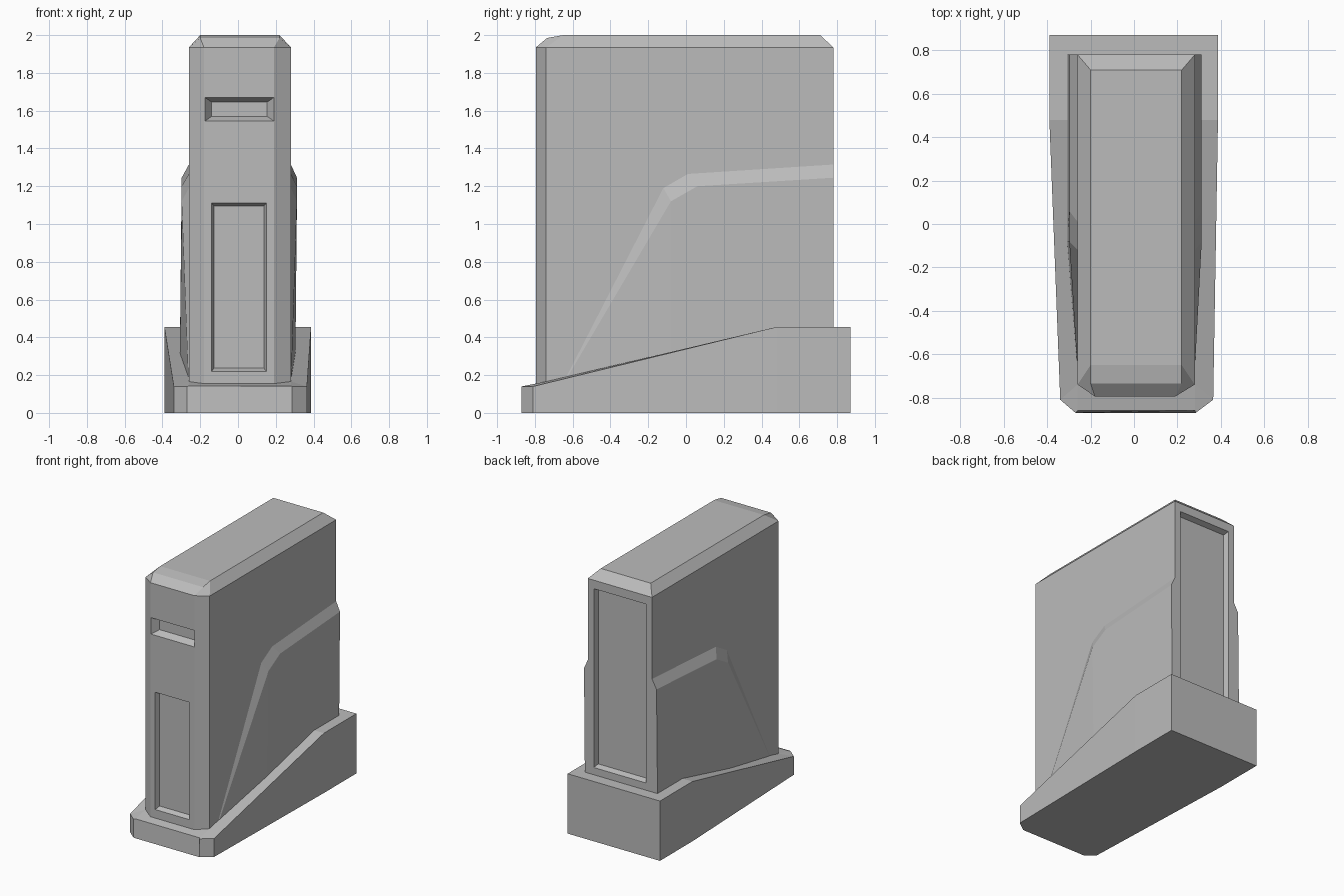
import bpy
import bmesh

old = bpy.data.objects.get("Cube")
if old:
    bpy.data.objects.remove(old, do_unlink=True)

# Single plain grey
grey = bpy.data.materials.new("plain_grey")
grey.use_nodes = True
colour = (0.5, 0.5, 0.5, 1)
grey.diffuse_color = colour
grey.node_tree.nodes["Principled BSDF"].inputs["Base Color"].default_value = colour


def make_object(name, bm):
    bmesh.ops.recalc_face_normals(bm, faces=bm.faces)
    mesh = bpy.data.meshes.new(name)
    bm.to_mesh(mesh)
    bm.free()
    mesh.materials.append(grey)
    obj = bpy.data.objects.new(name, mesh)
    bpy.context.collection.objects.link(obj)
    return obj


def loft(name, sections, closed_ends=True):
    """Bridge equal-length closed sections and cap both ends."""
    bm = bmesh.new()
    rings = [[bm.verts.new(p) for p in s] for s in sections]
    for a, b in zip(rings, rings[1:]):
        for i in range(len(a)):
            j = (i + 1) % len(a)
            bm.faces.new((a[i], a[j], b[j], b[i]))
    bm.faces.new(rings[0])
    bm.faces.new(rings[-1])
    bmesh.ops.remove_doubles(bm, verts=bm.verts, dist=1e-5)
    return make_object(name, bm)


def base_section(y, left, right, z, inner_y, inner_z):
    """Cross-section whose middle rises to meet the tower foot."""
    return [(left, y, 0), (left, y, z), (-0.26, inner_y, inner_z),
            (0.28, inner_y, inner_z), (right, y, z), (right, y, 0)]


# Wedge base with clipped front corners and a level rear
loft("base", [
    base_section(-0.87, -0.27, 0.285, 0.14, -0.86, 0.142),
    base_section(-0.81, -0.34, 0.365, 0.14, -0.74, 0.166),
    base_section(0.48, -0.39, 0.387, 0.455, 0.48, 0.455),
    base_section(0.87, -0.39, 0.387, 0.455, 0.87, 0.455),
])

# Tower body with clipped front corners and a chamfered cap
outline = [(-0.26, 0.78), (-0.26, -0.74), (-0.18, -0.795),
           (0.19, -0.795), (0.28, -0.74), (0.28, 0.78)]
cap = [(-0.2, 0.71, 2), (-0.2, -0.65, 2), (-0.2, -0.735, 1.985),
       (0.22, -0.735, 1.985), (0.22, -0.65, 2), (0.22, 0.71, 2)]
bm = bmesh.new()
foot, shoulder = ([bm.verts.new((x, y, z)) for x, y in outline] for z in (0.1, 1.935))
top = [bm.verts.new(p) for p in cap]
for low, high in ((foot, shoulder), (shoulder, top)):
    for i in range(6):
        j = (i + 1) % 6
        bm.faces.new((low[i], low[j], high[j], high[i]))
bm.faces.new(foot)
bm.faces.new((top[0], top[1], top[4], top[5]))
bm.faces.new(top[1:5])
tower = make_object("tower", bm)


def recess(x0, x1, z0, z1, face_y, depth, taper_x, taper_z):
    """Cut a tapered pocket; the sign of depth sets its direction in y."""
    def ring(y, k):
        a, b = x0 + taper_x * k, x1 - taper_x * k
        c, d = z0 + taper_z * k, z1 - taper_z * k
        return [(a, y, c), (b, y, c), (b, y, d), (a, y, d)]

    cutter = loft("recess_cutter", [ring(face_y - depth, -1), ring(face_y + depth, 1)])
    cutter.hide_render = True
    mod = tower.modifiers.new("recess", 'BOOLEAN')
    mod.object = cutter
    mod.operation = 'DIFFERENCE'
    mod.solver = 'EXACT'
    return cutter


# Front slot, front panel and rear panel
cutters = [
    recess(-0.175, 0.19, 1.545, 1.67, -0.795, 0.05, 0.036, 0.025),
    recess(-0.14, 0.15, 0.22, 1.112, -0.795, 0.035, 0.013, 0.017),
    recess(-0.21, 0.23, 0.51, 1.87, 0.78, -0.04, 0.01, 0.015),
]
bpy.context.view_layer.update()
graph = bpy.context.evaluated_depsgraph_get()
carved = bpy.data.meshes.new_from_object(tower.evaluated_get(graph))
tower.modifiers.clear()
tower.data = carved
for cutter in cutters:
    bpy.data.objects.remove(cutter, do_unlink=True)


# Raised flank panels with a bevelled upper rim
rim_points = [(-0.68, 0.1), (-0.12, 1.19), (0.01, 1.265), (0.78, 1.315)]
face_points = [(-0.08, 1.12), (0.06, 1.2), (0.78, 1.245)]


def flank(name, wall, outer, outer_low):
    bm = bmesh.new()
    rim = [bm.verts.new((wall, y, z)) for y, z in rim_points]
    edge = [bm.verts.new((outer, y, z)) for y, z in face_points]
    fold = bm.verts.new((outer_low, -0.08, 0.1))
    rear = bm.verts.new((outer_low, 0.78, 0.1))
    inner_rear = bm.verts.new((wall, 0.78, 0.1))
    bm.faces.new((rim[0], rim[1], edge[0]))
    for i in range(2):
        bm.faces.new((rim[i + 1], rim[i + 2], edge[i + 1], edge[i]))
    bm.faces.new((rim[0], edge[0], fold))
    bm.faces.new(edge + [rear, fold])
    bm.faces.new((rim[3], edge[2], rear, inner_rear))
    bm.faces.new((rim[0], fold, rear, inner_rear))
    bm.faces.new(rim + [inner_rear])
    return make_object(name, bm)


flank("left_flank", 0.28, 0.312, 0.302)
flank("right_flank", -0.26, -0.298, -0.31)
